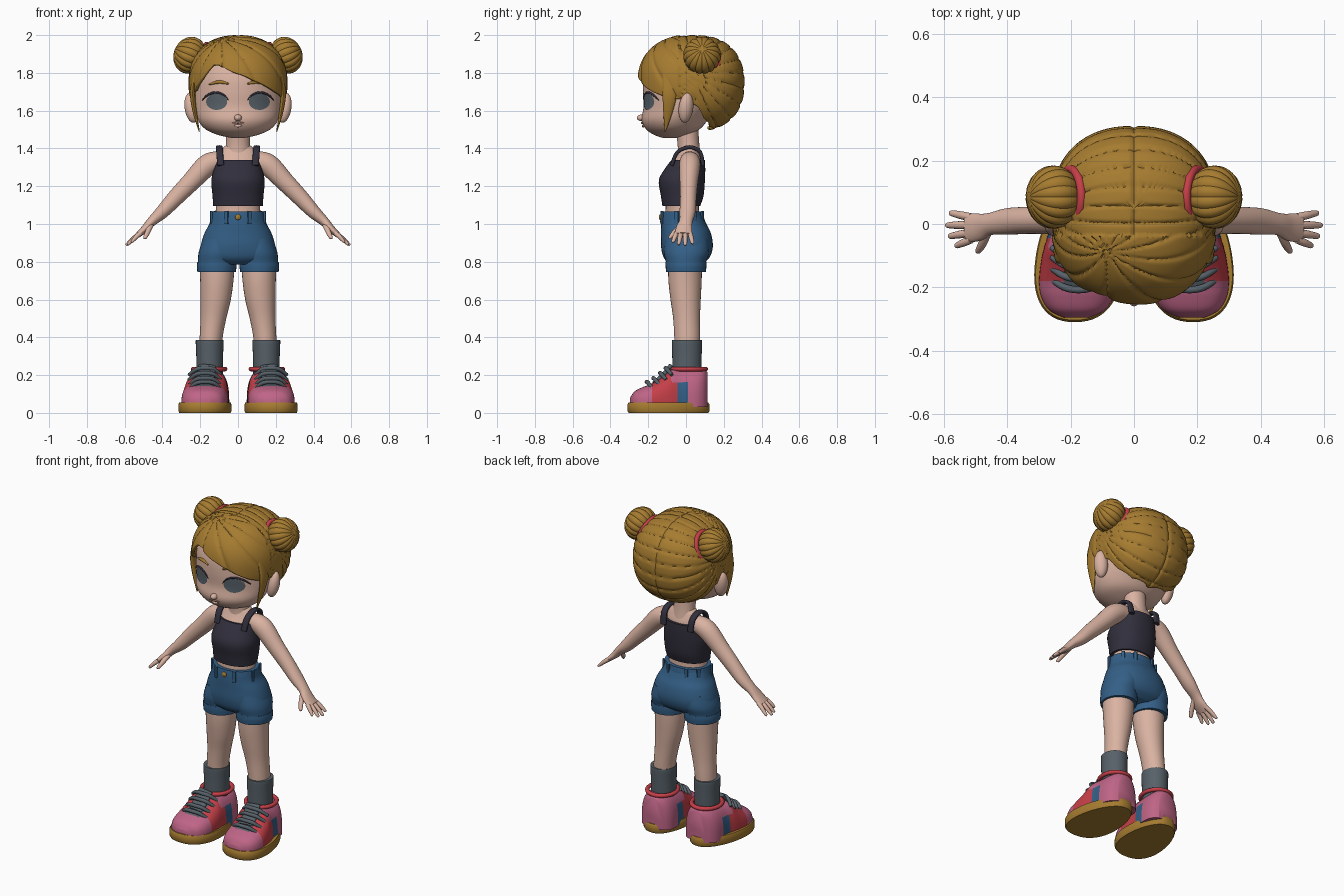
import bpy, bmesh, math
from mathutils import Vector, Matrix
from mathutils.bvhtree import BVHTree

if "Cube" in bpy.data.objects:
    bpy.data.objects.remove(bpy.data.objects["Cube"])

def material(name, r, g, b):
    m = bpy.data.materials.new(name)
    m.diffuse_color = (r, g, b, 1)
    m.use_nodes = True
    m.node_tree.nodes["Principled BSDF"].inputs["Base Color"].default_value = m.diffuse_color
    return m

SKIN = material("skin", .70, .45, .36)
HAIR = material("golden brown", .38, .20, .03)
RED = material("red", .56, .05, .065)
PINK = material("pink", .52, .13, .24)
DARK = material("dark navy", .03, .028, .045)
DENIM = material("denim blue", .034, .115, .24)
GREY = material("slate grey", .095, .12, .14)
LIP = material("lip", .50, .26, .21)

def finish(name, bm, mats, fix=True, angle=45):
    if fix:
        bmesh.ops.recalc_face_normals(bm, faces=bm.faces)
    me = bpy.data.meshes.new(name)
    bm.to_mesh(me)
    bm.free()
    for m in mats:
        me.materials.append(m)
    me.shade_smooth()
    me.set_sharp_from_angle(angle=math.radians(angle))
    ob = bpy.data.objects.new(name, me)
    bpy.context.collection.objects.link(ob)
    return ob

def spline(st, sub):
    out = []
    for i in range(len(st) - 1):
        q = (st[max(i - 1, 0)], st[i], st[i + 1], st[min(i + 2, len(st) - 1)])
        for k in range(sub):
            t = k / sub
            out.append([.5 * (2*b + (c - a)*t + (2*a - 5*b + 4*c - d)*t*t + (3*b - a - 3*c + d)*t**3)
                        for a, b, c, d in zip(*q)])
    out.append(list(st[-1]))
    return out

def spow(v, e):
    return math.copysign(abs(v) ** e, v)

def sweep_bm(stations, side=(1, 0, 0), tangent=None, exp=2, n=32, sub=5):
    """Loft superellipse rings through stations (x, y, z, half width, half depth)."""
    bm, rows = bmesh.new(), []
    pts = spline(stations, sub)
    for i, p in enumerate(pts):
        t = Vector(tangent) if tangent else (
            Vector(pts[min(i + 1, len(pts) - 1)][:3]) - Vector(pts[max(i - 1, 0)][:3])).normalized()
        s = Vector(side)
        s = (s - t * s.dot(t)).normalized()
        m = t.cross(s)
        a, b = max(p[3], .001), max(p[4], .001)
        rows.append([bm.verts.new(Vector(p[:3]) + s * a * spow(math.cos(2*math.pi*k/n), 2/exp)
                                  + m * b * spow(math.sin(2*math.pi*k/n), 2/exp)) for k in range(n)])
    for r, q in zip(rows, rows[1:]):
        for k in range(n):
            bm.faces.new((r[k], r[(k + 1) % n], q[(k + 1) % n], q[k]))
    bm.faces.new(rows[0])
    bm.faces.new(rows[-1])
    return bm

def sweep(name, stations, mat, **kw):
    return finish(name, sweep_bm(stations, **kw), [mat])

UP = dict(tangent=(0, 0, 1))

def ball(name, mat, loc, scale, axis=(0, 0, 1), grooves=0):
    bm = bmesh.new()
    bmesh.ops.create_uvsphere(bm, u_segments=64 if grooves else 32, v_segments=24, radius=1)
    if grooves:
        for v in bm.verts:
            g = (1 - abs(math.sin(grooves * math.atan2(v.co.y, v.co.x)))) ** 3
            v.co *= 1 - .06 * g * math.sqrt(max(0, 1 - v.co.z ** 2))
    rot = Vector(axis).to_track_quat('Z', 'Y').to_matrix().to_4x4()
    bm.transform(Matrix.Translation(loc) @ rot @ Matrix.Diagonal((*scale, 1)))
    return finish(name, bm, [mat])

def ring(name, mat, loc, axis, big, small, scale=(1, 1, 1)):
    bm, n, m = bmesh.new(), 48, 12
    v = [[bm.verts.new(((big + small*math.cos(b*2*math.pi/m)) * math.cos(a*2*math.pi/n),
                        (big + small*math.cos(b*2*math.pi/m)) * math.sin(a*2*math.pi/n),
                        small * math.sin(b*2*math.pi/m))) for b in range(m)] for a in range(n)]
    for a in range(n):
        for b in range(m):
            bm.faces.new((v[a][b], v[(a+1) % n][b], v[(a+1) % n][(b+1) % m], v[a][(b+1) % m]))
    rot = Vector(axis).to_track_quat('Z', 'Y').to_matrix().to_4x4()
    bm.transform(Matrix.Translation(loc) @ rot @ Matrix.Diagonal((*scale, 1)))
    return finish(name, bm, [mat])

# Head, nose, neck and body skin
head = sweep("head", [(0, -.085, 1.455, .03, .035), (0, -.08, 1.47, .10, .085), (0, -.07, 1.50, .17, .14),
    (0, -.06, 1.55, .212, .175), (0, -.03, 1.62, .233, .195), (0, -.01, 1.70, .238, .218),
    (0, 0, 1.78, .234, .222), (0, .01, 1.86, .20, .20), (0, .01, 1.93, .13, .14),
    (0, .01, 1.965, .03, .03)], SKIN, n=64, **UP)
ball("nose", SKIN, (0, -.234, 1.562), (.02, .026, .018))
sweep("neck", [(0, .02, 1.30, .09, .07), (0, .015, 1.40, .066, .058), (0, .005, 1.50, .065, .06)], SKIN, **UP)
sweep("torso", [(0, -.02, 1.03, .122, .092), (0, -.02, 1.10, .117, .088), (0, -.02, 1.20, .125, .10),
    (0, -.01, 1.28, .12, .095), (0, .01, 1.34, .115, .075), (0, .015, 1.385, .10, .055),
    (0, .015, 1.42, .06, .045)], SKIN, **UP)

# Face details, dropped onto the head surface
tree = BVHTree.FromPolygons([v.co for v in head.data.vertices], [p.vertices[:] for p in head.data.polygons])

def on_face(x, z, lift=.004):
    hit = tree.ray_cast(Vector((x, -1, z)), Vector((0, 1, 0)))[0]
    return Vector((x, hit.y - lift, z))

def face_line(name, mat, pts, r, lift=.002):
    sweep(name, [(*on_face(x, z, lift), r * w, r * w) for x, z, w in pts], mat, side=(0, 1, 0), n=10)

for s in (-1, 1):
    bm, rows = bmesh.new(), []
    for j in range(1, 6):
        rows.append([bm.verts.new(on_face(s*.113 + .056*j/5*math.cos(k*math.pi/16),
                                          1.647 + .043*j/5*math.sin(k*math.pi/16))) for k in range(32)])
    bm.faces.new(rows[0])
    for r, q in zip(rows, rows[1:]):
        for k in range(32):
            bm.faces.new((r[k], q[k], q[(k + 1) % 32], r[(k + 1) % 32]))
    finish("iris", bm, [GREY], fix=False)
    face_line("eyelash", DARK, [(s*.05, 1.655, .4), (s*.075, 1.683, .9), (s*.115, 1.697, 1.2),
                                (s*.16, 1.683, 1.2), (s*.19, 1.655, .5)], .005)
    face_line("eyebrow", HAIR, [(s*.05, 1.742, .5), (s*.10, 1.752, 1.2), (s*.155, 1.738, .4)], .008)
    ball("ear", SKIN, (s*.245, .0, 1.615), (.04, .036, .08), axis=(s*.15, .12, 1))
face_line("mouth", LIP, [(-.034, 1.533, .4), (-.012, 1.537, 1), (0, 1.535, 1), (.012, 1.537, 1), (.034, 1.533, .4)], .005)
face_line("lower_lip", SKIN, [(-.02, 1.522, .5), (0, 1.519, 1), (.02, 1.522, .5)], .008)

# Hair cap: grooved dome whose lower border follows the swept fringe and the nape
border = [(-180, 1.495), (-120, 1.515), (-100, 1.56), (-92, 1.62), (-82, 1.66), (-68, 1.67), (-55, 1.72),
          (-42, 1.77), (-28, 1.84), (-20, 1.842), (-5, 1.805), (20, 1.75), (45, 1.70), (68, 1.665),
          (82, 1.66), (92, 1.62), (100, 1.56), (120, 1.515), (180, 1.495)]

def border_z(phi):
    for (a, za), (b, zb) in zip(border, border[1:]):
        if phi <= b:
            return za + (zb - za) * (phi - a) / (b - a)
    return border[-1][1]

C, E, NA, NR = Vector((0, .05, 1.745)), 2 / 2.3, 192, 72
bm, rows = bmesh.new(), []
for j in range(1, NR + 1):
    row = []
    for i in range(NA):
        phi = -180 + 360 * i / NA
        low = math.asin(spow(max(-1, (border_z(phi) - C.z) / .255), 1 / E))
        e = math.pi/2 + (low - math.pi/2) * j / NR
        a, h = math.radians(phi), spow(math.cos(e), E)
        sx, cy = spow(math.sin(a), E), spow(math.cos(a), E)
        d = Vector((.262 * h * sx, (-.30 if cy > 0 else -.26) * h * cy, .255 * spow(math.sin(e), E)))
        p = C + d
        if p.y < -.035:      # fringe strands fan out from the parting
            ang = math.atan2(p.x + .085, (1.99 - p.z) + (-.1 - p.y)) * 7
            off = .006 - .008 * (1 - abs(math.sin(ang))) ** 4
        else:                # back strands run from the centre line to the buns
            ang = math.atan2(p.z - 1.80, p.y - .03) * 11
            off = -.009 * (1 - abs(math.sin(ang))) ** 4 - .006 * max(0, 1 - abs(p.x) / .012)
        row.append(bm.verts.new(C + d * (1 + off / .26)))
    rows.append(row)
top = bm.verts.new((0, .05, 1.998))
for i in range(NA):
    k = (i + 1) % NA
    bm.faces.new((top, rows[0][i], rows[0][k]))
    for r, q in zip(rows, rows[1:]):
        bm.faces.new((r[i], q[i], q[k], r[k]))
cap = finish("hair_cap", bm, [HAIR], fix=False)
mod = cap.modifiers.new("thickness", 'SOLIDIFY')
mod.thickness, mod.offset = .014, -1

# Side locks, buns and hair ties
for s in (-1, 1):
    sweep("side_lock", [(s*.222, -.08, 1.82, .045, .012), (s*.24, -.085, 1.70, .04, .014),
        (s*.23, -.095, 1.60, .026, .011), (s*.205, -.11, 1.49, .003, .003)], HAIR, side=(0, 1, 0), n=16)
    axis = Vector((s*.92, 0, .39))
    base = Vector((s*.2, .085, 1.87))
    ball("hair_bun", HAIR, base + axis * .06, (.1, .1, .085), axis=axis, grooves=8)
    ring("hair_tie", RED, base, axis, .088, .014)

# Tank top
sweep("tank_top", [(0, -.025, 1.095, .131, .10), (0, -.02, 1.15, .135, .113), (0, -.022, 1.23, .141, .122),
    (0, -.006, 1.29, .128, .108), (0, .012, 1.34, .117, .088)], DARK, n=48, exp=2.2, **UP)
# Shorts
sweep("shorts_hips", [(0, -.02, 1.05, .138, .108), (0, -.012, 1.0, .152, .12), (0, 0, .95, .178, .132),
    (0, .005, .88, .198, .137), (0, .003, .82, .195, .12), (0, 0, .785, .13, .08)], DENIM, n=48, exp=2.2, **UP)
sweep("waistband", [(0, -.02, 1.008, .148, .117), (0, -.02, 1.035, .144, .115), (0, -.02, 1.065, .14, .11)],
      DENIM, n=48, **UP)
ball("button", HAIR, (0, -.136, 1.036), (.015, .008, .015))
for deg in (25, 75, 125, 155, 205, 235, 285, 335):
    a = math.radians(deg - 90)
    x, y = .147 * math.cos(a), -.02 + .118 * math.sin(a)
    sweep("belt_loop", [(x, y, 1.0, .01, .006), (x, y, 1.068, .01, .006)], DENIM,
          side=(-math.sin(a), math.cos(a), 0), exp=5, n=16, sub=1)

def outline(t, k):
    """Sole outline point, toe turned slightly outwards."""
    c, n = math.cos(t), math.sin(t)
    return (.172 - .015*n + k * (.137 - .025*n) * spow(c, .85), -.093 + k * .217 * spow(n, .95))

for s in (-1, 1):
    sweep("tank_strap", [(s*.092, -.075, 1.31, .018, .01), (s*.097, -.045, 1.38, .018, .01),
        (s*.099, .02, 1.407, .018, .01), (s*.097, .075, 1.38, .018, .01), (s*.092, .09, 1.31, .018, .01)],
        DARK, exp=3, n=16)
    # Arms and hands
    sweep("arm", [(s*.09, .02, 1.335, .05, .05), (s*.16, .02, 1.313, .056, .058), (s*.25, .015, 1.222, .048, .05),
        (s*.33, .012, 1.14, .043, .044), (s*.40, .008, 1.065, .042, .036), (s*.455, 0, 1.015, .035, .026),
        (s*.49, -.01, .977, .043, .021), (s*.528, -.013, .943, .046, .015)], SKIN, side=(0, 1, 0))
    for y0, x1, y1, z1 in ((.021, .577, .034, .90), (-.003, .588, -.004, .892),
                           (-.027, .58, -.038, .895), (-.049, .56, -.068, .908)):
        x0, z0 = .515, .952
        sweep("finger", [(s*x0, y0, z0, .013, .013), (s*(x0+x1)/2, (y0+y1)/2, (z0+z1)/2 + .003, .0125, .012),
            (s*x1, y1, z1, .009, .008), (s*(x1+.005), y1, z1 - .005, .003, .003)], SKIN, side=(0, 1, 0), n=12)
    sweep("thumb", [(s*.462, -.02, .995, .016, .015), (s*.478, -.06, .958, .014, .013),
        (s*.492, -.085, .928, .01, .009), (s*.494, -.09, .922, .003, .003)], SKIN, n=12)
    # Shorts legs, legs and socks
    sweep("shorts_leg", [(s*.095, .003, .92, .09, .115), (s*.105, .003, .85, .103, .12),
        (s*.111, 0, .80, .101, .107), (s*.113, 0, .752, .10, .103)], DENIM, **UP)
    sweep("shorts_cuff", [(s*.113, 0, .746, .102, .105), (s*.113, 0, .775, .105, .108),
        (s*.112, 0, .80, .103, .108)], DENIM, **UP)
    sweep("leg", [(s*.112, -.005, .80, .094, .09), (s*.112, -.005, .70, .088, .088), (s*.118, -.002, .60, .08, .08),
        (s*.13, .003, .50, .068, .071), (s*.142, .006, .40, .061, .068), (s*.147, .006, .30, .06, .065)], SKIN, **UP)
    sweep("sock", [(s*.15, .005, .19, .07, .076), (s*.15, .005, .30, .071, .078), (s*.15, .005, .378, .074, .08),
        (s*.15, .005, .386, .07, .076)], GREY, **UP)
    # Shoe sole
    bm = bmesh.new()
    loops = []
    for z, k in ((0, .97), (.01, 1), (.045, 1), (.055, .97)):
        pts = [outline(i * math.pi / 32, k) for i in range(64)]
        loops.append([bm.verts.new((s * x, y, z)) for x, y in pts])
    for r, q in zip(loops, loops[1:]):
        for i in range(64):
            bm.faces.new((r[i], r[(i + 1) % 64], q[(i + 1) % 64], q[i]))
    bm.faces.new(loops[0])
    bm.faces.new(loops[-1])
    finish("shoe_sole", bm, [HAIR])
    # Shoe upper, panels coloured by position
    bm = sweep_bm([(s*.182, -.296, .05, .04, .03), (s*.18, -.272, .05, .088, .064), (s*.179, -.23, .05, .114, .086),
        (s*.177, -.18, .05, .123, .105), (s*.172, -.12, .05, .122, .145), (s*.168, -.08, .05, .118, .18),
        (s*.16, -.03, .05, .112, .187), (s*.155, .05, .05, .108, .187), (s*.152, .09, .05, .09, .185),
        (s*.15, .113, .05, .06, .165)], tangent=(0, 1, 0), exp=2.7, n=72, sub=8)
    for v in bm.verts:
        v.co.z = max(v.co.z, .03)
    for f in bm.faces:
        c = f.calc_center_median()
        if abs(abs(c.x) - .172) < .05 and -.21 < c.y < -.07 and c.z > .12:
            f.material_index = 3
        elif c.y < -.18 or c.y > .01 or (c.z > .165 and c.y > -.08):
            f.material_index = 0
        else:
            f.material_index = 1 if c.y < -.045 else 2
    finish("shoe_upper", bm, [PINK, RED, DENIM, GREY])
    ring("shoe_collar", RED, (s*.153, .012, .232), (0, 0, 1), .085, .012, (1, 1.08, 1))
    sweep("shoe_tongue", [(s*.175, -.17, .155, .045, .012), (s*.17, -.12, .2, .047, .013),
        (s*.163, -.08, .25, .045, .012)], GREY, exp=3, n=20)
    for y, z in ((-.20, .15), (-.165, .17), (-.13, .197), (-.10, .223)):
        sweep("lace", [(s*.175 - .085, y + .025, z - .022, .009, .009), (s*.175 - .045, y, z + .008, .011, .011),
            (s*.175, y - .008, z + .014, .011, .011), (s*.175 + .045, y, z + .008, .011, .011),
            (s*.175 + .085, y + .025, z - .022, .009, .009)], GREY, side=(0, 1, 0), n=12)
